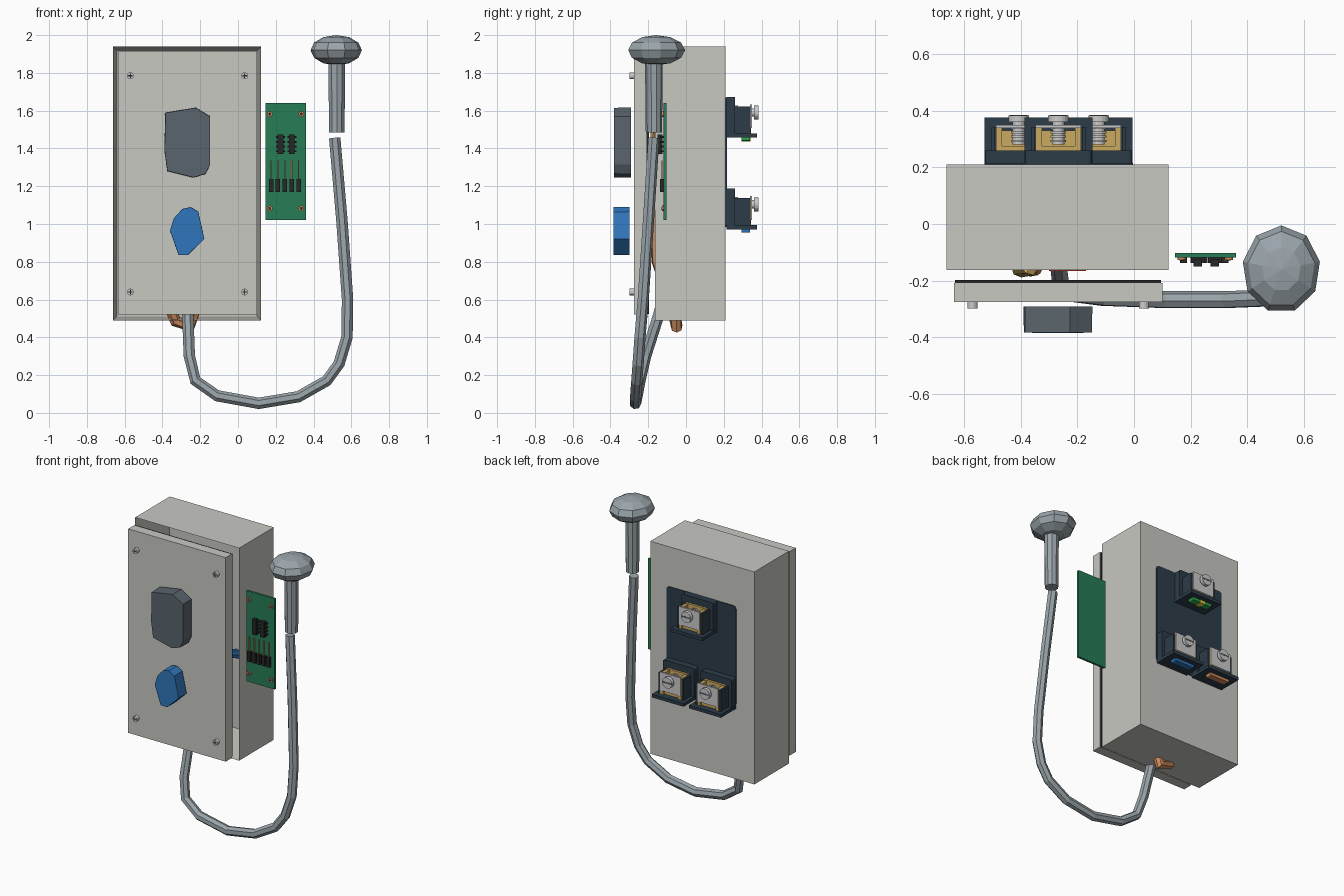
import bpy, bmesh, math
from mathutils import Matrix, Vector

if "Cube" in bpy.data.objects:
    bpy.data.objects.remove(bpy.data.objects["Cube"])

def mat(name, rgb):
    m = bpy.data.materials.new(name)
    m.diffuse_color = (*rgb, 1)
    m.use_nodes = True
    m.node_tree.nodes["Principled BSDF"].inputs["Base Color"].default_value = m.diffuse_color
    return m

CASE = mat("case_grey", (.58, .58, .54)); STEEL = mat("steel_blue", (.32, .37, .40))
DARK = mat("housing_navy", (.025, .045, .065)); BLACK = mat("black", (.02, .02, .02))
GOLD = mat("brass", (.60, .40, .12)); COPPER = mat("copper", (.62, .26, .11))
BLUE = mat("blue", (.03, .18, .50)); GREEN = mat("board_green", (.02, .20, .09))
EARTH = mat("earth_green", (.03, .40, .07)); YELLOW = mat("yellow", (.80, .65, .05))
RED = mat("red", (.5, .04, .03)); METAL = mat("metal", (.55, .55, .55))
KNOB = mat("knob_grey", (.10, .13, .15))

def finish(name, bm, m):
    bmesh.ops.recalc_face_normals(bm, faces=bm.faces)
    me = bpy.data.meshes.new(name)
    bm.to_mesh(me); bm.free()
    ob = bpy.data.objects.new(name, me)
    bpy.context.collection.objects.link(ob)
    me.materials.append(m)
    return ob

def box(name, x, y, z, m, bevel=0):
    bm = bmesh.new()
    size = (x[1]-x[0], y[1]-y[0], z[1]-z[0])
    mid = ((x[0]+x[1])/2, (y[0]+y[1])/2, (z[0]+z[1])/2)
    bmesh.ops.create_cube(bm, size=1, matrix=Matrix.Translation(mid) @ Matrix.Diagonal((*size, 1)))
    if bevel:   # round the corners seen along y
        ed = [e for e in bm.edges if abs((e.verts[0].co-e.verts[1].co).y) > 1e-5]
        bmesh.ops.bevel(bm, geom=ed, offset=bevel, segments=3, profile=.5, affect='EDGES')
    return finish(name, bm, m)

def cyl(name, c, r, y0, y1, m, n=16, axis='Y', r2=None):
    # cylinder at c=(a, b), running along y (a=x, b=z) or z (a=x, b=y)
    bm = bmesh.new()
    mid = (y0+y1)/2
    mx = (Matrix.Translation((c[0], mid, c[1])) @ Matrix.Rotation(math.pi/2, 4, 'X') if axis == 'Y'
          else Matrix.Translation((c[0], c[1], mid)))
    bmesh.ops.create_cone(bm, cap_ends=True, segments=n, radius1=r, radius2=r2 or r, depth=y1-y0, matrix=mx)
    return finish(name, bm, m)

def prism(name, pts, y0, y1, m, front=1.0):
    # outline in x,z extruded in y; the front outline is scaled about its centre
    bm = bmesh.new()
    cx = sum(p[0] for p in pts)/len(pts); cz = sum(p[1] for p in pts)/len(pts)
    a = [bm.verts.new((cx+(x-cx)*front, y0, cz+(z-cz)*front)) for x, z in pts]
    b = [bm.verts.new((x, y1, z)) for x, z in pts]
    bm.faces.new(a); bm.faces.new(b[::-1])
    for i in range(len(pts)):
        j = (i+1) % len(pts)
        bm.faces.new((a[i], b[i], b[j], a[j]))
    return finish(name, bm, m)

def tube(name, pts, r, m, n=7):
    bm = bmesh.new()
    P = [Vector(p) for p in pts]
    rings = []
    ref = Vector((0, 1, 0))
    for i, p in enumerate(P):
        t = (P[min(i+1, len(P)-1)]-P[max(i-1, 0)]).normalized()
        u = (ref-t*ref.dot(t)).normalized()
        ref = u
        v = t.cross(u)
        rings.append([bm.verts.new(p+r*(u*math.cos(k*math.tau/n)+v*math.sin(k*math.tau/n))) for k in range(n)])
    for a, b in zip(rings, rings[1:]):
        for k in range(n):
            bm.faces.new((a[k], a[(k+1) % n], b[(k+1) % n], b[k]))
    bm.faces.new(rings[0]); bm.faces.new(rings[-1])
    return finish(name, bm, m)

# hollow enclosure, open at the front
bm = bmesh.new()
bmesh.ops.create_cube(bm, size=1, matrix=Matrix.Translation((-.27, .0235, 1.215)) @ Matrix.Diagonal((.785, .373, 1.45, 1)))
f = min(bm.faces, key=lambda f: f.calc_center_median().y)
bmesh.ops.inset_region(bm, faces=[f], thickness=.03)
bmesh.ops.translate(bm, verts=f.verts, vec=(0, .343, 0))
finish("enclosure", bm, CASE)

# lid with gasket and four corner screws
box("lid", (-.636, .1), (-.275, -.208), (.52, 1.912), CASE)
box("lid_gasket", (-.632, .096), (-.208, -.197), (.524, 1.908), BLACK)
for x in (-.57, .035):
    for z in (.64, 1.785):
        cyl("lid_screw", (x, z), .018, -.298, -.274, METAL, 14)
        box("lid_screw_slot", (x-.003, x+.003), (-.299, -.29), (z-.012, z+.012), BLACK)
        box("lid_screw_slot", (x-.012, x+.012), (-.299, -.29), (z-.003, z+.003), BLACK)

# faceted knobs in front of the lid
prism("grey_knob", [(-.385, 1.59), (-.225, 1.617), (-.147, 1.57), (-.147, 1.315), (-.17, 1.265),
                    (-.235, 1.245), (-.375, 1.28), (-.39, 1.39)], -.382, -.292, KNOB, .99)
prism("blue_knob", [(-.34, 1.03), (-.295, 1.08), (-.25, 1.09), (-.21, 1.065), (-.178, .92),
                    (-.265, .835), (-.315, .835), (-.36, .965)], -.385, -.3, BLUE, .99)

# circuit board with mounting rings, two chips and a row of headers
box("circuit_board", (.145, .36), (-.118, -.103), (1.022, 1.64), GREEN)
for x in (.168, .335):
    for z in (1.083, 1.582):
        cyl("board_mount_ring", (x, z), .015, -.127, -.117, COPPER, 12)
        cyl("board_mount_hole", (x, z), .008, -.1285, -.126, BLACK, 10)
for x in (.225, .285):
    box("chip", (x-.015, x+.015), (-.15, -.125), (1.37, 1.475), BLACK)
    for i in range(4):
        z = 1.385+i*.025
        box("chip_pins", (x-.024, x+.024), (-.137, -.117), (z-.005, z+.005), BLACK)
for i in range(5):
    x = .175+i*.0365
    box("header", (x-.012, x+.012), (-.138, -.117), (1.17, 1.237), BLACK)
    box("header_pin", (x-.003, x+.003), (-.131, -.125), (1.237, 1.335), COPPER)

# hanging cable, handset stem and faceted head
tube("cable", [(.512, -.172, 1.455), (.55, -.2, 1.02), (.58, -.228, .6), (.577, -.245, .4), (.535, -.255, .26),
               (.47, -.262, .17), (.32, -.268, .085), (.11, -.268, .05), (-.11, -.26, .09),
               (-.225, -.245, .17), (-.257, -.215, .3), (-.265, -.148, .51), (-.265, -.09, .72)], .031, STEEL)
cyl("head_stem", (.523, -.17), .043, 1.485, 1.86, STEEL, 10, 'Z', .047)
bm = bmesh.new()
bmesh.ops.create_uvsphere(bm, u_segments=9, v_segments=6, radius=1, matrix=Matrix.Translation((.52, -.16, 1.92))
                          @ Matrix.Diagonal((.138, .155, .08, 1)))
finish("rounded_head", bm, STEEL)

# internal wires bulging towards the lid
tube("brown_wire", [(-.405, .18, 1.02), (-.4, .02, 1.3), (-.37, -.15, 1.45), (-.36, -.14, 1.2), (-.36, -.155, .93),
                    (-.35, -.15, .8), (-.37, -.08, .58), (-.33, -.055, .485), (-.25, -.05, .455), (-.235, -.06, .52),
                    (-.25, -.08, .65)], .032, COPPER)
tube("earth_wire", [(-.267, .18, 1.5), (-.3, .0, 1.6), (-.37, -.155, 1.68), (-.4, -.155, 1.45),
                    (-.33, -.08, 1.1), (-.27, -.06, .75)], .034, GOLD)
tube("blue_wire", [(-.125, .18, 1.02), (-.14, -.02, 1.1), (-.2, -.11, .95), (-.25, -.08, .7)], .03, BLUE)
box("inner_panel", (-.3, -.17), (-.166, -.155), (1.3, 1.7), RED)

# rear terminal panel
box("terminal_panel", (-.527, -.003), (.205, .216), (.985, 1.67), DARK, .02)

def terminal(label, cx, z, colour):
    # z is the underside of the housing
    n = label + "_terminal_"
    box(n+"back", (cx-.118, cx+.118), (.214, .26), (z, z+.215), DARK, .012)
    box(n+"floor", (cx-.12, cx+.12), (.214, .376), (z, z+.022), DARK)
    for s in (-1, 1):
        prism(n+"cheek", [(cx+s*.083, z+.02), (cx+s*.095, z+.02), (cx+s*.095, z+.165), (cx+s*.083, z+.165)],
              .255, .342, DARK)
    # brass clamp with steel pressure plate
    box(n+"brass_back", (cx-.08, cx+.08), (.26, .275), (z+.02, z+.17), GOLD)
    box(n+"brass_block", (cx-.06, cx+.06), (.275, .33), (z+.022, z+.06), GOLD)
    for s in (-1, 1):
        x = sorted((cx+s*.058, cx+s*.08))
        box(n+"brass_side", x, (.275, .345), (z+.022, z+.165), GOLD)
    box(n+"pressure_plate", (cx-.08, cx+.08), (.338, .35), (z+.05, z+.175), METAL)
    # clamp screw with thread rings and slot
    zs = z+.132
    cyl(n+"screw_head", (cx, zs), .037, .36, .383, METAL, 18)
    box(n+"screw_slot", (cx-.032, cx+.032), (.378, .3845), (zs-.005, zs+.005), KNOB)
    cyl(n+"screw_shank", (cx, zs), .022, .28, .362, METAL, 14)
    for i in range(4):
        y = .29+i*.015
        cyl(n+"screw_thread", (cx, zs), .028, y, y+.007, METAL, 14)
    # coloured marker on the underside
    box(n+"marker", (cx-.075, cx+.075), (.295, .34), (z-.018, z+.003), colour, .007)

terminal("earth", -.267, 1.458, EARTH)
box("earth_marker_stripe", (-.285, -.249), (.293, .342), (1.438, 1.46), YELLOW)
terminal("brown", -.407, .972, COPPER)
terminal("blue", -.125, .972, BLUE)
